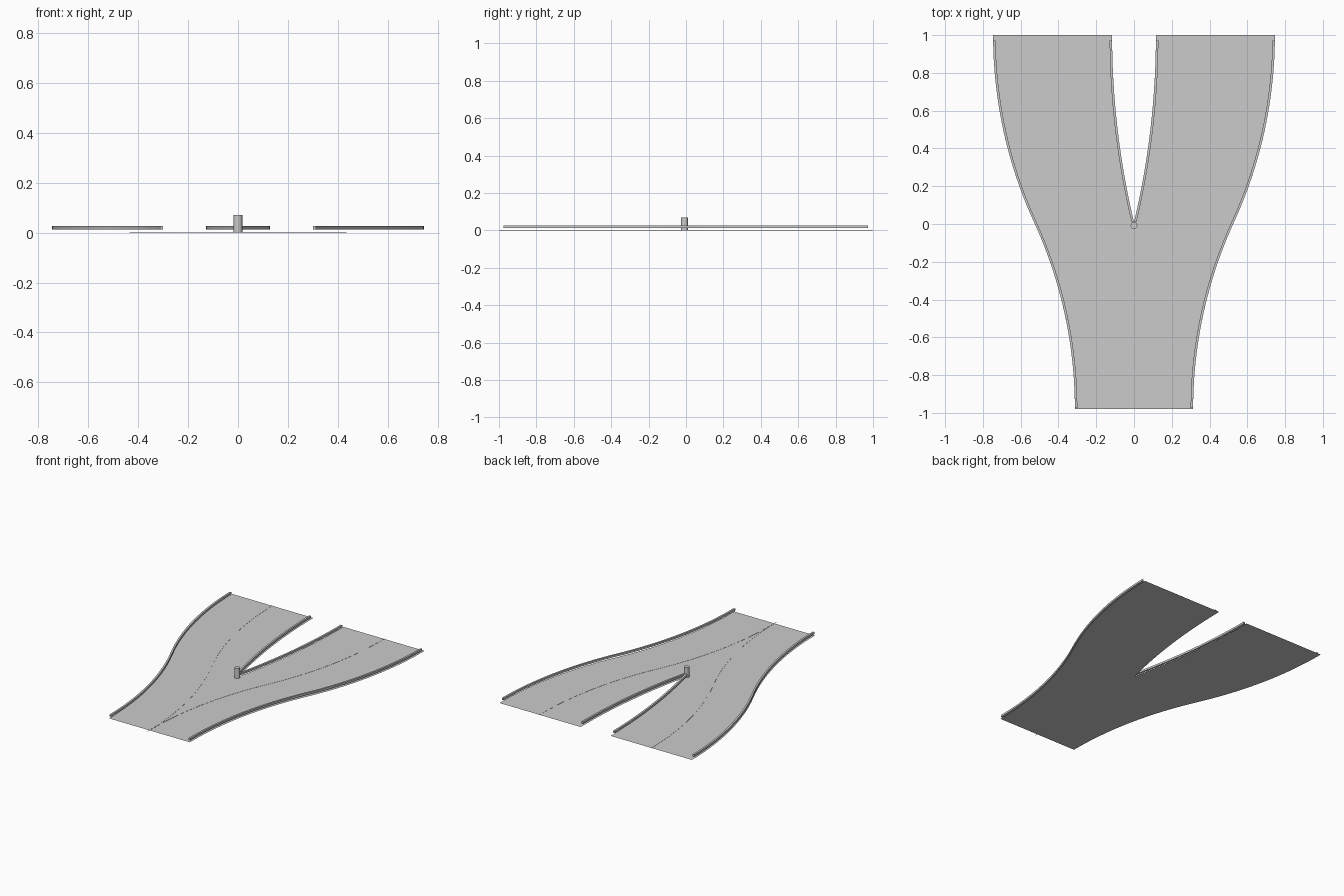
import bpy, bmesh
from math import sqrt

if "Cube" in bpy.data.objects:
    bpy.data.objects.remove(bpy.data.objects["Cube"])

Y0, Y1, YM = -0.98, 1.0, 0.01      # road start, road end, fork point
HALF, SHIFT, GAP = 0.313, 0.433, 0.116


def arc(d, length, rise):
    """Sideways drift of a circular arc leaving tangentially along y."""
    r = (length ** 2 + rise ** 2) / (2 * rise)
    return r - sqrt(r * r - d * d)


def centre(y):
    if y < YM:
        return arc(max(y - Y0, 0), YM - Y0, SHIFT / 2)
    return SHIFT - arc(Y1 - y, Y1 - YM, SHIFT / 2)


def outer(y):
    return centre(y) + HALF


def inner(y):
    return 0.0 if y <= YM else GAP - arc(Y1 - y, Y1 - YM, GAP)


def steps(a, b, n):
    return [a + (b - a) * i / n for i in range(n + 1)]


def finish(bm, name):
    bmesh.ops.recalc_face_normals(bm, faces=bm.faces)
    me = bpy.data.meshes.new(name)
    bm.to_mesh(me)
    bm.free()
    ob = bpy.data.objects.new(name, me)
    bpy.context.collection.objects.link(ob)
    return ob


def mirror(ob):
    m = ob.modifiers.new("mirror", 'MIRROR')
    m.use_clip = True
    m.merge_threshold = 0.0001


def rail(name, edge, ys, w0, w1, z0, z1):
    """Box section swept along an edge curve, from edge+w0 to edge+w1."""
    bm = bmesh.new()
    rings = [[bm.verts.new((edge(y) + w, y, z)) for w, z in
              ((w0, z0), (w1, z0), (w1, z1), (w0, z1))] for y in ys]
    for a, b in zip(rings, rings[1:]):
        for i in range(4):
            j = (i + 1) % 4
            bm.faces.new((a[i], a[j], b[j], b[i]))
    bm.faces.new(rings[0])
    bm.faces.new(rings[-1])
    mirror(finish(bm, name))


# Flat forked road surface (half, mirrored)
bm = bmesh.new()
rows = [(bm.verts.new((inner(y), y, 0)), bm.verts.new((outer(y), y, 0)))
        for y in steps(Y0, YM, 20) + steps(YM, Y1, 20)[1:]]
for a, b in zip(rows, rows[1:]):
    bm.faces.new((a[0], a[1], b[1], b[0]))
for f in bm.faces:
    f.normal_update()
road = finish(bm, "road_surface")
if road.data.polygons[0].normal.z < 0:
    road.data.flip_normals()
mirror(road)

# Raised guard rails along the outer and inner edges
rail("outer_rail", outer, steps(-0.975, 0.972, 40), -0.013, 0.0, 0.012, 0.026)
rail("inner_rail", inner, steps(YM, 0.972, 24), 0.0, 0.013, 0.012, 0.026)

# Hair-thin centre line of each branch
rail("centre_line", centre, steps(-1.0, 1.0, 40), 0.0, 0.0012, 0.0005, 0.0015)

# Post at the fork
bm = bmesh.new()
bmesh.ops.create_cone(bm, cap_ends=True, segments=16,
                      radius1=0.018, radius2=0.018, depth=0.07)
post = finish(bm, "fork_post")
post.location = (0, -0.008, 0.035)
